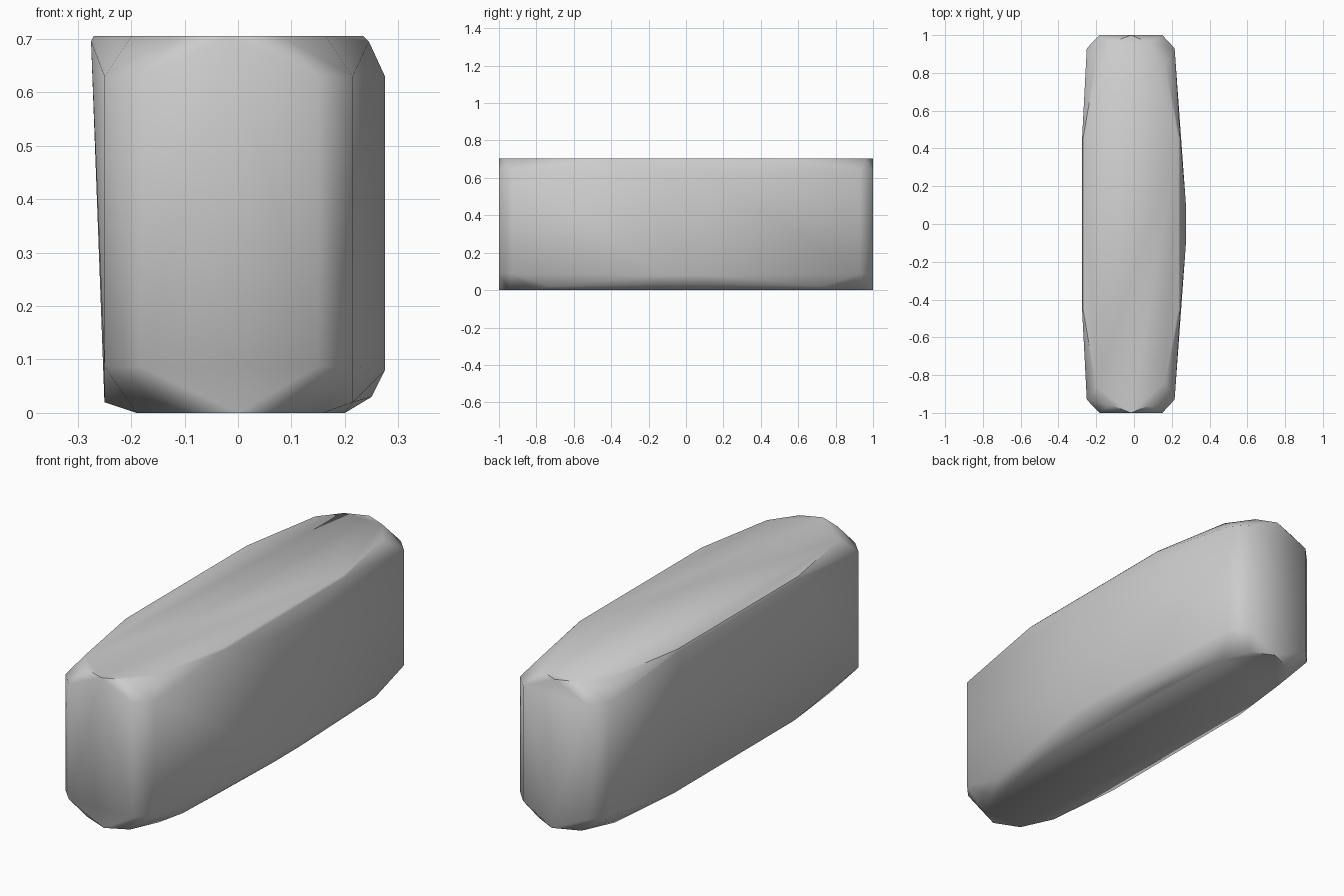
import bpy, bmesh, math

cube = bpy.data.objects.get("Cube")
if cube:
    bpy.data.objects.remove(cube, do_unlink=True)

# One plain material
grey = bpy.data.materials.new("plain grey")
grey.use_nodes = True
colour = (0.6, 0.6, 0.6, 1)
grey.diffuse_color = colour
grey.node_tree.nodes["Principled BSDF"].inputs["Base Color"].default_value = colour

# Half outlines (x, y) of each level, mirrored front to back
levels = [
    (0.0, [(0, 1), (-0.12, 0.95), (-0.19, 0.8), (0.1, 0.95), (0.16, 0.82), (0.2, 0.45)]),
    (0.02, [(-0.25, 0.45), (0.215, 0.72)]),
    (0.03, [(0.25, 0.1)]),
    (0.08, [(0.275, 0.1)]),
    (0.087, [(-0.183, 1), (0.15, 1), (-0.25, 0.93), (0.215, 0.93)]),
    (0.63, [(-0.183, 1), (0.15, 1), (-0.25, 0.93), (0.215, 0.93), (0.275, 0.1)]),
    (0.695, [(-0.275, 0.45), (0.245, 0.45)]),
    (0.705, [(-0.015, 1), (-0.12, 0.96), (-0.2, 0.86), (-0.27, 0.45),
             (0.08, 0.96), (0.165, 0.84), (0.235, 0.45)]),
]

# Wrap the levels in a single faceted body
bm = bmesh.new()
for z, outline in levels:
    for x, y in outline:
        for side in (-1, 1):
            bm.verts.new((x, side * y, z))
bmesh.ops.remove_doubles(bm, verts=bm.verts, dist=0.0001)
hull = bmesh.ops.convex_hull(bm, input=bm.verts)
loose = [v for v in bm.verts if not v.link_faces]
bmesh.ops.delete(bm, geom=loose, context='VERTS')
bmesh.ops.dissolve_limit(bm, angle_limit=math.radians(1), verts=bm.verts, edges=bm.edges)
bmesh.ops.recalc_face_normals(bm, faces=bm.faces)

mesh = bpy.data.meshes.new("faceted_block")
bm.to_mesh(mesh)
bm.free()
block = bpy.data.objects.new("faceted_block", mesh)
bpy.context.collection.objects.link(block)
mesh.materials.append(grey)

# Soft shading over the shallow facets
bpy.ops.object.select_all(action='DESELECT')
block.select_set(True)
bpy.context.view_layer.objects.active = block
bpy.ops.object.shade_smooth_by_angle(angle=math.radians(48))
